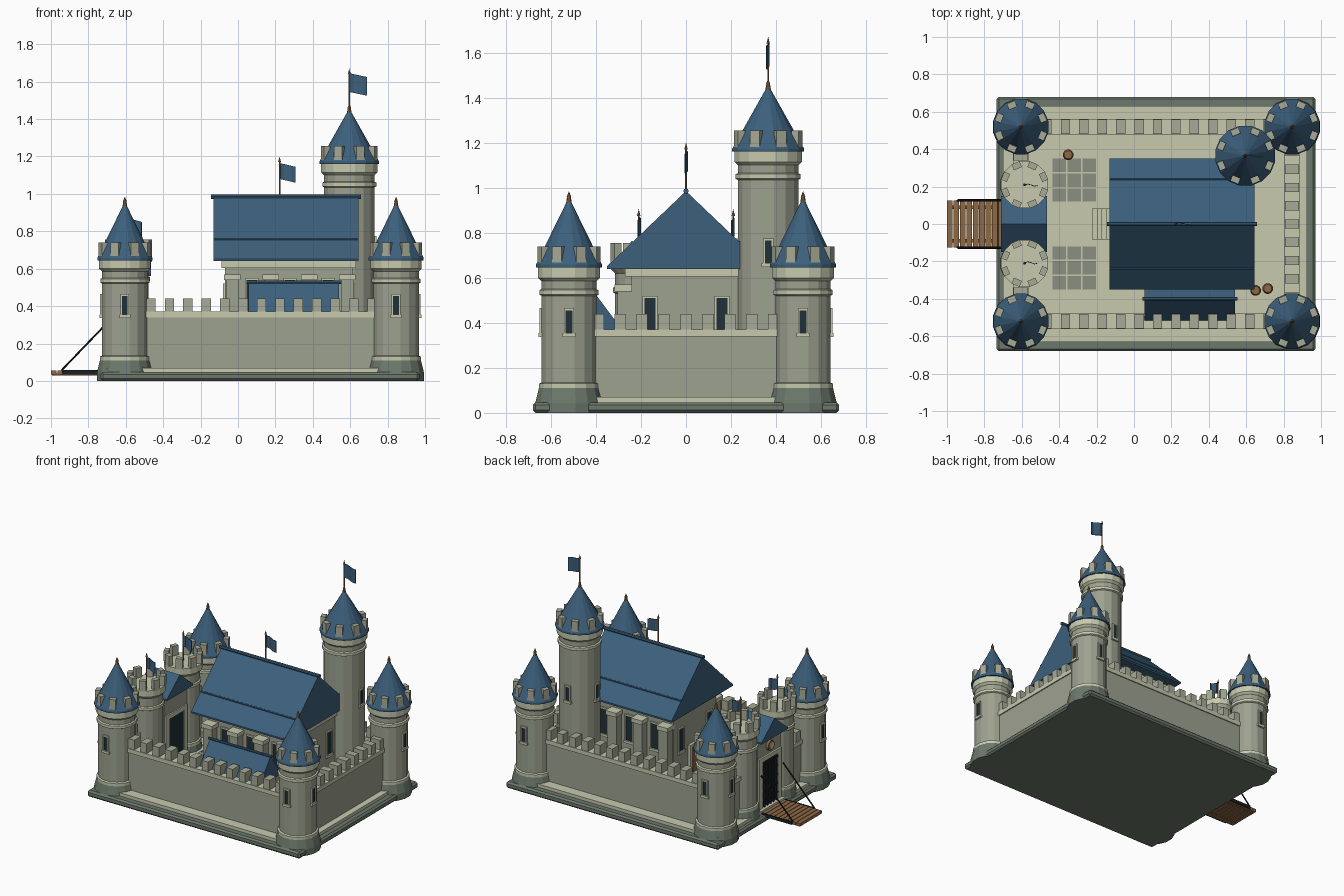
import bpy, bmesh
from math import pi, cos, sin
from mathutils import Matrix, Vector

cube = bpy.data.objects.get("Cube")
if cube:
    bpy.data.objects.remove(cube, do_unlink=True)


def material(name, *rgb):
    m = bpy.data.materials.new(name)
    m.use_nodes = True
    m.diffuse_color = (*rgb, 1)
    m.node_tree.nodes["Principled BSDF"].inputs["Base Color"].default_value = (*rgb, 1)
    return m


CREAM = material("pale trim stone", .57, .59, .43)
STONE = material("wall stone", .34, .36, .28)
MERLON = material("battlement stone", .39, .41, .31)
BASE = material("dark foundation stone", .15, .19, .15)
BLUE = material("blue slate", .045, .115, .20)
WOOD = material("brown wood", .27, .14, .06)
DARK = material("dark glass", .015, .03, .04)
IRON = material("black iron", .012, .014, .015)
PAVE = material("grey paving", .26, .28, .22)


def finish(name, bm, *mats):
    bmesh.ops.recalc_face_normals(bm, faces=bm.faces)
    me = bpy.data.meshes.new(name)
    bm.to_mesh(me)
    bm.free()
    for m in mats:
        me.materials.append(m)
    ob = bpy.data.objects.new(name, me)
    bpy.context.collection.objects.link(ob)
    return ob


def add_box(bm, x, y, z, frame=None):
    """Box from (low, high) pairs, optionally placed by a matrix."""
    size = [b - a for a, b in (x, y, z)]
    mid = [(a + b) / 2 for a, b in (x, y, z)]
    m = Matrix.Translation(mid) @ Matrix.Diagonal((*size, 1))
    bmesh.ops.create_cube(bm, size=1, matrix=(frame or Matrix()) @ m)


def boxes(name, mat, *items, frame=None):
    bm = bmesh.new()
    for b in items:
        add_box(bm, *b, frame)
    return finish(name, bm, mat)


def around(c, w):
    return (c - w / 2, c + w / 2)


def rod(name, mat, a, b, r, r2=None, sides=8):
    a, b = Vector(a), Vector(b)
    bm = bmesh.new()
    turn = (b - a).to_track_quat('Z', 'Y').to_matrix().to_4x4()
    bmesh.ops.create_cone(bm, cap_ends=True, segments=sides, radius1=r,
                          radius2=r if r2 is None else r2, depth=(b - a).length,
                          matrix=Matrix.Translation((a + b) / 2) @ turn)
    return finish(name, bm, mat)


def gable(name, mat, x, half, z, yc=0):
    """Solid pitched roof with its ridge along x."""
    bm = bmesh.new()
    lip = .012
    section = [(-half, z[0]), (half, z[0]), (half, z[0] + lip), (0, z[1]), (-half, z[0] + lip)]
    face = bm.faces.new([bm.verts.new((x[0], yc + y, h)) for y, h in section])
    new = bmesh.ops.extrude_face_region(bm, geom=[face])["geom"]
    bmesh.ops.translate(bm, vec=(x[1] - x[0], 0, 0),
                        verts=[v for v in new if isinstance(v, bmesh.types.BMVert)])
    return finish(name, bm, mat)


def lathe(name, center, profile, sides=16):
    """Faceted turned shape; each profile point is radius, height, colour of the band above."""
    mats = list(dict.fromkeys(p[2] for p in profile))
    bm = bmesh.new()
    rings = [[bm.verts.new((center[0] + r * cos((i + .5) * 2 * pi / sides),
                            center[1] + r * sin((i + .5) * 2 * pi / sides), h))
              for i in range(sides)] for r, h, _ in profile]
    for (lo, hi, p) in zip(rings, rings[1:], profile):
        for i in range(sides):
            j = (i + 1) % sides
            bm.faces.new((lo[i], lo[j], hi[j], hi[i])).material_index = mats.index(p[2])
    bm.faces.new(rings[0]).material_index = mats.index(profile[0][2])
    bm.faces.new(rings[-1]).material_index = mats.index(profile[-1][2])
    return finish(name, bm, *mats)


def crown(name, center, r, z, height=.085, count=8):
    bm = bmesh.new()
    for i in range(count):
        frame = Matrix.Translation((*center, z)) @ Matrix.Rotation((i + .5) * 2 * pi / count, 4, 'Z')
        add_box(bm, (r - .03, r + .004), (-.023, .023), (0, height), frame)
    finish(name, bm, MERLON)


def window(name, point, angle, w, h):
    """Framed slit standing on a wall, facing the given angle."""
    frame = Matrix.Translation(point) @ Matrix.Rotation(angle, 4, 'Z')
    side, top = w / 2 + .008, h / 2 + .01
    boxes(name + "_frame", CREAM, ((-.02, .01), (-side, -w / 2), (-top, top)),
          ((-.02, .01), (w / 2, side), (-top, top)), ((-.02, .01), (-side, side), (h / 2, top)),
          ((-.02, .014), (-side - .006, side + .006), (-top - .008, -h / 2)), frame=frame)
    boxes(name + "_pane", DARK, ((-.015, .004), (-w / 2, w / 2), (-h / 2, h / 2)), frame=frame)


def flag(name, x, y, foot, top, cloth, length, height):
    rod(name + "_pole", WOOD, (x, y, foot), (x, y, top - .025), .004)
    rod(name + "_tip", WOOD, (x, y, top - .03), (x, y, top), .008, 0)
    bm = bmesh.new()
    n = 4
    for i in range(n):
        pts = []
        for k, h in ((i, 0), (i + 1, 0), (i + 1, height), (i, height)):
            t = k / n
            pts.append(bm.verts.new((x + t * length, y + .006 * sin(t * 6), cloth + h - .02 * t)))
        bm.faces.new(pts)
    bmesh.ops.remove_doubles(bm, verts=bm.verts, dist=.0001)
    ob = finish(name + "_cloth", bm, BLUE)
    ob.modifiers.new("thickness", 'SOLIDIFY').thickness = .004


def tower(name, c, r, eave, peak, windows, z_window):
    lathe(name, c, [(r + .028, 0, BASE), (r + .028, .045, BASE), (r + .012, .11, CREAM),
                    (r + .012, .13, CREAM), (r, .135, STONE), (r, eave - .13, CREAM),
                    (r + .01, eave - .125, CREAM), (r + .01, eave - .105, CREAM), (r, eave - .1, STONE),
                    (r, eave - .065, CREAM), (r + .016, eave - .05, CREAM), (r + .016, eave, CREAM)])
    lathe(name + "_roof", c, [(r + .026, eave - .005, BLUE), (r + .026, eave + .008, BLUE),
                              (.004, peak, BLUE)])
    crown(name + "_merlon", c, r + .014, eave + .005)
    rod(name + "_finial", WOOD, (*c, peak - .02), (*c, peak + .012), .013, .008)
    rod(name + "_spike", WOOD, (*c, peak + .01), (*c, peak + .035), .01, 0)
    for i, a in enumerate(windows):
        reach = r * cos(pi / 16)
        window(f"{name}_window_{i}", (c[0] + reach * cos(a), c[1] + reach * sin(a), z_window), a, .03, .1)


# Foundation and courtyard
slab = boxes("foundation", BASE, ((-.735, .97), (-.68, .68), (0, .047)))
bev = slab.modifiers.new("worn_edge", 'BEVEL')
bev.width = .012
boxes("courtyard", CREAM, ((-.70, .925), (-.63, .63), (.04, .07)))
boxes("paving", PAVE, *[(around(-.32 + .08 * i, .072), around(s * .235 + .08 * j, .072), (.06, .075))
                        for s in (-1, 1) for i in (-1, 0, 1) for j in (-1, 0, 1)])

# Curtain walls: body, coping and battlements
for s, side in ((-1, "front"), (1, "back")):
    y = s * .52
    boxes(side + "_wall", STONE, ((-.6, .84), around(y, .07), (.05, .345)))
    boxes(side + "_coping", CREAM, ((-.6, .84), around(y, .085), (.34, .37)))
    boxes(side + "_merlons", MERLON, *[(around(-.465 + .0985 * i, .05), around(y, .075), (.36, .44))
                                       for i in range(13)])
    boxes(side + "_gate_wall", STONE, ((-.64, -.57), around(s * .36, .3), (.05, .345)))
    boxes(side + "_gate_coping", CREAM, ((-.648, -.562), around(s * .36, .3), (.34, .37)))
    boxes(side + "_gate_merlon", MERLON, ((-.643, -.567), around(s * .365, .05), (.36, .44)))
boxes("end_wall", STONE, ((.81, .88), (-.5, .5), (.05, .345)))
boxes("end_coping", CREAM, ((.803, .888), (-.5, .5), (.34, .37)))
boxes("end_merlons", MERLON, *[((.807, .883), around(.0975 * i, .05), (.36, .44)) for i in range(-4, 5)])

# Corner towers and keep
for sx, x in ((-1, -.605), (1, .845)):
    for sy in (-1, 1):
        name = ("front" if sy < 0 else "back") + ("_right" if sx < 0 else "_left") + "_tower"
        tower(name, (x, sy * .52), .124, .65, .95, (sy * pi / 2, 0 if sx > 0 else pi), .405)
tower("keep", (.595, .365), .137, 1.165, 1.45, (0, pi / 2, pi, -pi / 2), .715)
flag("keep_flag", .595, .365, 1.45, 1.67, 1.545, .095, .1)

# Gatehouse
for s, side in ((-1, "front"), (1, "back")):
    c, r = (-.585, s * .21), .108
    lathe(side + "_gate_tower", c, [
        (r + .024, .04, BASE), (r + .01, .11, CREAM), (r + .01, .13, CREAM), (r, .135, STONE),
        (r, .53, CREAM), (r + .009, .535, CREAM), (r + .009, .555, CREAM), (r, .56, STONE),
        (r, .62, CREAM), (r + .02, .64, CREAM), (r + .02, .685, CREAM)])
    crown(side + "_gate_crown", c, r + .015, .68, .075)
    flag(side + "_gate_flag", *c, .68, .905, .79, .07, .08)
    rod(side + "_chain", IRON, (-.945, s * .125, .055), (-.69, s * .125, .32), .005)
    boxes(side + "_bridge_rail", IRON, ((-.94, -.7), around(s * .13, .008), (.035, .058)))
boxes("gatehouse", STONE, ((-.665, -.50), (-.13, .13), (.05, .57)))
boxes("gate_surround", CREAM, ((-.678, -.49), (-.125, -.085), (.05, .42)),
      ((-.678, -.49), (.085, .125), (.05, .42)), ((-.678, -.49), (-.125, .125), (.40, .43)))
gable("gatehouse_roof", BLUE, (-.71, -.465), .15, (.56, .695))
boxes("gate_opening", DARK, ((-.67, -.495), (-.085, .085), (.07, .40)))
boxes("portcullis", IRON, *[((-.682, -.668), around(.034 * i, .01), (.07, .4)) for i in range(-2, 3)],
      *[((-.68, -.668), (-.085, .085), around(.12 + .065 * i, .01)) for i in range(5)])
rod("emblem_rim", WOOD, (-.66, 0, .49), (-.684, 0, .49), .036, sides=16)
rod("emblem", CREAM, (-.66, 0, .49), (-.688, 0, .49), .024, sides=16)

# Drawbridge
boxes("drawbridge_planks", WOOD, *[((-1 + .0345 * i, -.97 + .0345 * i), (-.125, .125), (.035, .056))
                                   for i in range(9)])
boxes("drawbridge_beams", WOOD, *[((-.995, -.7), around(y, .02), (.03, .04)) for y in (-.09, .09)])

# Great hall
boxes("hall", STONE, ((-.07, .615), (-.245, .245), (.06, .64)))
boxes("hall_plinth", BASE, ((-.085, .63), (-.26, .26), (.06, .14)))
boxes("hall_cornice", CREAM, ((-.088, .63), (-.27, .27), (.605, .645)))
gable("hall_roof", BLUE, (-.13, .645), .35, (.64, .985))
rod("hall_ridge", BLUE, (-.145, 0, .985), (.657, 0, .985), .012)
for s, side in ((-1, "front"), (1, "back")):
    rod(side + "_roof_seam", BLUE, (-.13, s * .24, .757), (.645, s * .24, .757), .006)
    piers = [-.03, .175, .38, .585]
    boxes(side + "_buttresses", STONE, *[(around(x, .07), sorted((s * .24, s * .305)), (.06, .55)) for x in piers])
    boxes(side + "_buttress_caps", CREAM, *[(around(x, .088), sorted((s * .24, s * .318)), (.54, .57))
                                            for x in piers])
    for i, x in enumerate((.073, .278, .483)):
        window(f"{side}_hall_window_{i}", (x, s * .245, .45), s * pi / 2, .055, .18)
for i, y in enumerate((-.16, .16)):
    window(f"entrance_window_{i}", (-.07, y, .43), pi, .05, .16)
    window(f"end_hall_window_{i}", (.615, y, .43), 0, .05, .16)
boxes("hall_door_frame", CREAM, ((-.09, -.06), (-.075, .075), (.07, .36)))
boxes("hall_door", WOOD, ((-.096, -.08), (-.055, .055), (.12, .34)))
boxes("hall_steps", CREAM, *[((-.225 + .026 * i, -.08), (-.083, .083), (.06, .09 + .018 * i)) for i in range(4)])
flag("hall_flag", .222, 0, .98, 1.2, 1.08, .085, .085)

# Side wing
boxes("wing", STONE, ((.085, .51), (-.485, -.24), (.06, .37)))
gable("wing_roof", BLUE, (.055, .54), .122, (.35, .525), -.40)
rod("wing_ridge", BLUE, (.045, -.40, .527), (.553, -.40, .527), .009)

# Barrels
for i, (x, y) in enumerate(((-.352, .37), (.65, -.355), (.715, -.345))):
    lathe(f"barrel_{i}", (x, y), [(.022, .07, WOOD), (.029, .095, IRON), (.029, .103, WOOD),
                                  (.029, .125, WOOD), (.022, .15, WOOD)], 12)
